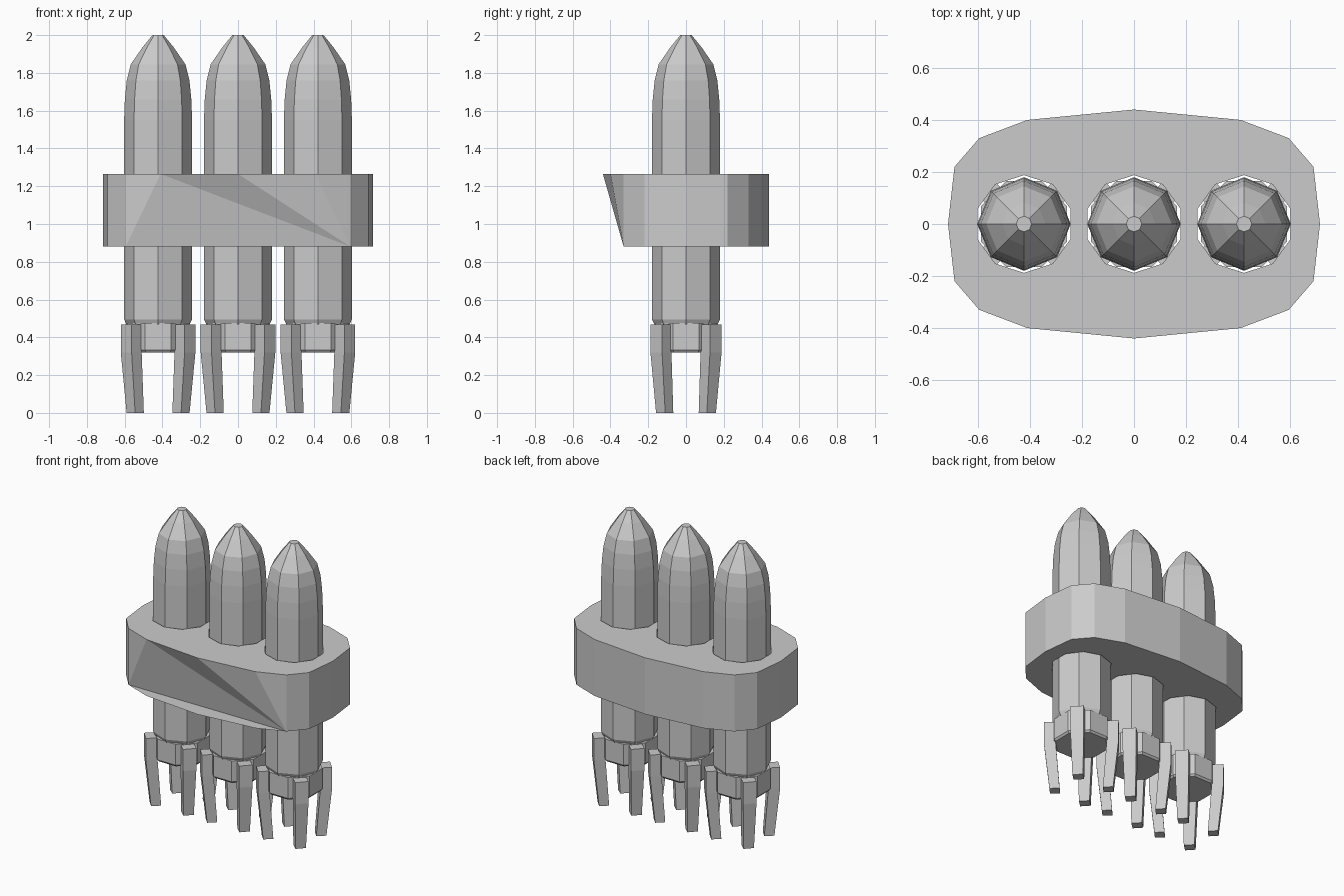
import bpy, bmesh
from math import sin, cos, pi, radians

if "Cube" in bpy.data.objects:
    bpy.data.objects.remove(bpy.data.objects["Cube"])


def make_object(name, bm):
    mesh = bpy.data.meshes.new(name)
    bm.to_mesh(mesh)
    bm.free()
    ob = bpy.data.objects.new(name, mesh)
    bpy.context.collection.objects.link(ob)
    return ob


def loft(bm, rings):
    """Join equal-length rings (bottom to top, counter-clockwise) and cap the ends."""
    loops = [[bm.verts.new(p) for p in ring] for ring in rings]
    for lo, hi in zip(loops, loops[1:]):
        for i in range(len(lo)):
            j = (i + 1) % len(lo)
            bm.faces.new((lo[i], lo[j], hi[j], hi[i]))
    bm.faces.new(loops[0][::-1])
    bm.faces.new(loops[-1])


def circle(r, z, n, cx=0, turn=0):
    return [(cx + r * cos(turn + 2 * pi * i / n), r * sin(turn + 2 * pi * i / n), z)
            for i in range(n)]


CENTRES = (-0.423, 0, 0.423)
BODY = [(0.163, 0.46), (0.18, 0.495), (0.18, 1.55), (0.176, 1.66), (0.166, 1.76),
        (0.145, 1.845), (0.083, 1.935), (0.03, 2.0)]
COLLAR = [(0.168, 0.32), (0.179, 0.333), (0.179, 0.475)]
# leg sections: height, inner radius, outer radius, half width
LEG = [(0, 0.134, 0.197, 0.033), (0.32, 0.158, 0.231, 0.042), (0.468, 0.158, 0.231, 0.042)]

for cx in CENTRES:
    # pointed eight-sided rod
    bm = bmesh.new()
    loft(bm, [circle(r, z, 8, cx) for r, z in BODY])
    make_object("rod", bm)

    # collar at the foot of the rod
    bm = bmesh.new()
    loft(bm, [circle(r, z, 8, cx, pi / 8) for r, z in COLLAR])
    make_object("collar", bm)

    # four splayed legs
    bm = bmesh.new()
    for deg in (43, 137, 223, 317):
        c, s = cos(radians(deg)), sin(radians(deg))
        loft(bm, [[(cx + r * c - w * s, r * s + w * c, z)
                   for r, w in ((ri, -hw), (ro, -hw), (ro, hw), (ri, hw))]
                  for z, ri, ro, hw in LEG])
    make_object("legs", bm)

# holder plate outline, mirrored from one quarter
quarter = [(0.715, 0), (0.69, 0.22), (0.595, 0.33), (0.41, 0.40), (0, 0.44)]
half = quarter + [(-x, y) for x, y in quarter[-2::-1]]
outline = half + [(x, -y) for x, y in half[-2:0:-1]]
LOW, HIGH = 0.88, 1.265
bm = bmesh.new()
loft(bm, [[(x, y, z) for x, y in outline] for z in (LOW, HIGH)])
plate = make_object("holder_plate", bm)

# holes for the rods
bm = bmesh.new()
for cx in CENTRES:
    loft(bm, [circle(0.188, z, 10, cx, pi / 2) for z in (0.7, 1.4)])
cutter = make_object("hole_cutter", bm)
cutter.hide_render = True
mod = plate.modifiers.new("holes", 'BOOLEAN')
mod.operation = 'DIFFERENCE'
mod.solver = 'EXACT'
mod.object = cutter
deps = bpy.context.evaluated_depsgraph_get()
cut_mesh = bpy.data.meshes.new_from_object(plate.evaluated_get(deps))
plate.modifiers.clear()
plate.data = cut_mesh
bpy.data.objects.remove(cutter)

# front wall leans back to a straight lower edge above the open lip
bm = bmesh.new()
bm.from_mesh(cut_mesh)
front = [f for f in bm.faces
         if abs(f.normal.z) < 0.1 and all(v.co.y < -0.32 for v in f.verts)]
bmesh.ops.delete(bm, geom=front, context='FACES_ONLY')
top = [bm.verts.new((x, y, HIGH)) for x, y in
       ((-0.595, -0.33), (-0.41, -0.40), (0, -0.44), (0.41, -0.40), (0.595, -0.33))]
left, right = [bm.verts.new((x, -0.33, LOW)) for x in (-0.595, 0.595)]
bm.faces.new((left, right, top[1]))
bm.faces.new((left, top[1], top[0]))
for a, b in zip(top[1:], top[2:]):
    bm.faces.new((right, b, a))
bmesh.ops.remove_doubles(bm, verts=bm.verts, dist=0.0005)
bm.to_mesh(cut_mesh)
bm.free()
